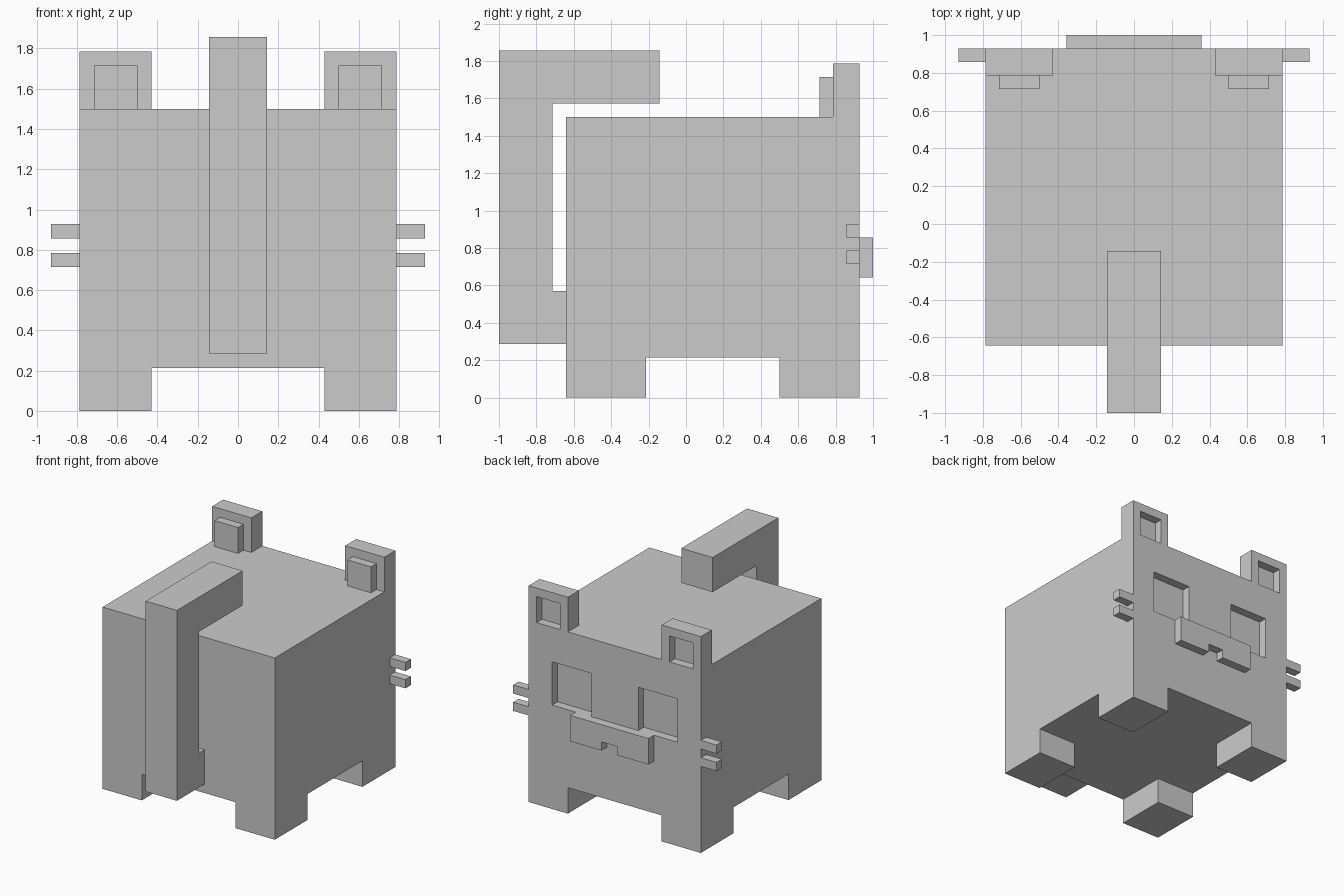
import bpy, bmesh
from mathutils import Vector

if "Cube" in bpy.data.objects:
    bpy.data.objects.remove(bpy.data.objects["Cube"])

U = 1 / 14  # one block of the design grid


def prism(name, outline, depth):
    """Extrude a flat outline (in blocks) along the depth vector."""
    bm = bmesh.new()
    face = bm.faces.new([bm.verts.new(Vector(p) * U) for p in outline])
    ext = bmesh.ops.extrude_face_region(bm, geom=[face], use_keep_orig=True)
    moved = [g for g in ext["geom"] if isinstance(g, bmesh.types.BMVert)]
    bmesh.ops.translate(bm, verts=moved, vec=Vector(depth) * U)
    bmesh.ops.recalc_face_normals(bm, faces=bm.faces)
    mesh = bpy.data.meshes.new(name)
    bm.to_mesh(mesh)
    bm.free()
    obj = bpy.data.objects.new(name, mesh)
    bpy.context.collection.objects.link(obj)
    return obj


def box(name, x, y, z):
    """Box from (min, max) ranges in blocks."""
    base = [(x[0], y[0], z[0]), (x[1], y[0], z[0]),
            (x[1], y[1], z[0]), (x[0], y[1], z[0])]
    return prism(name, base, (0, 0, z[1] - z[0]))


def cut(obj, x, y, z):
    """Carve a box-shaped recess out of an object."""
    cutter = box("cutter", x, y, z)
    cutter.hide_render = True
    mod = obj.modifiers.new("cut", 'BOOLEAN')
    mod.operation, mod.solver, mod.object = 'DIFFERENCE', 'EXACT', cutter
    bpy.context.view_layer.objects.active = obj
    bpy.ops.object.modifier_apply(modifier=mod.name)
    bpy.data.objects.remove(cutter)


def side(s, a, b):
    """Mirror an x range to the chosen side."""
    return tuple(sorted((s * a, s * b)))


# Body block, with crossing channels underneath that leave four legs
body = box("body", (-11, 11), (-9, 13), (0, 21))
cut(body, (-6, 6), (-10, 14), (-1, 3))
cut(body, (-12, 12), (-3, 7), (-1, 3))

for s, label in ((-1, "left"), (1, "right")):
    # Sunken eye
    cut(body, side(s, 3, 8), (12, 14), (12, 17))

    # Ear with sunken inner panel that bulges out behind
    ear = box(f"{label}_ear", side(s, 6, 11), (11, 13), (21, 25))
    cut(ear, side(s, 7, 10), (12, 14), (20, 24))
    box(f"{label}_inner_ear", side(s, 7, 10), (10, 11), (21, 24))

    # Whiskers
    for name, z in (("lower", 10), ("upper", 12)):
        box(f"{label}_{name}_whisker", side(s, 11, 13), (12, 13), (z, z + 1))

# Muzzle with mouth notch
muzzle = [(-5, 9), (-1, 9), (-1, 10), (1, 10), (1, 9), (5, 9), (5, 12), (-5, 12)]
prism("muzzle", [(x, 13, z) for x, z in muzzle], (0, 1, 0))

# Tail bent up and forward over the back
tail = [(-9, 4), (-9, 8), (-10, 8), (-10, 22), (-2, 22), (-2, 26), (-14, 26), (-14, 4)]
prism("tail", [(-2, y, z) for y, z in tail], (4, 0, 0))
